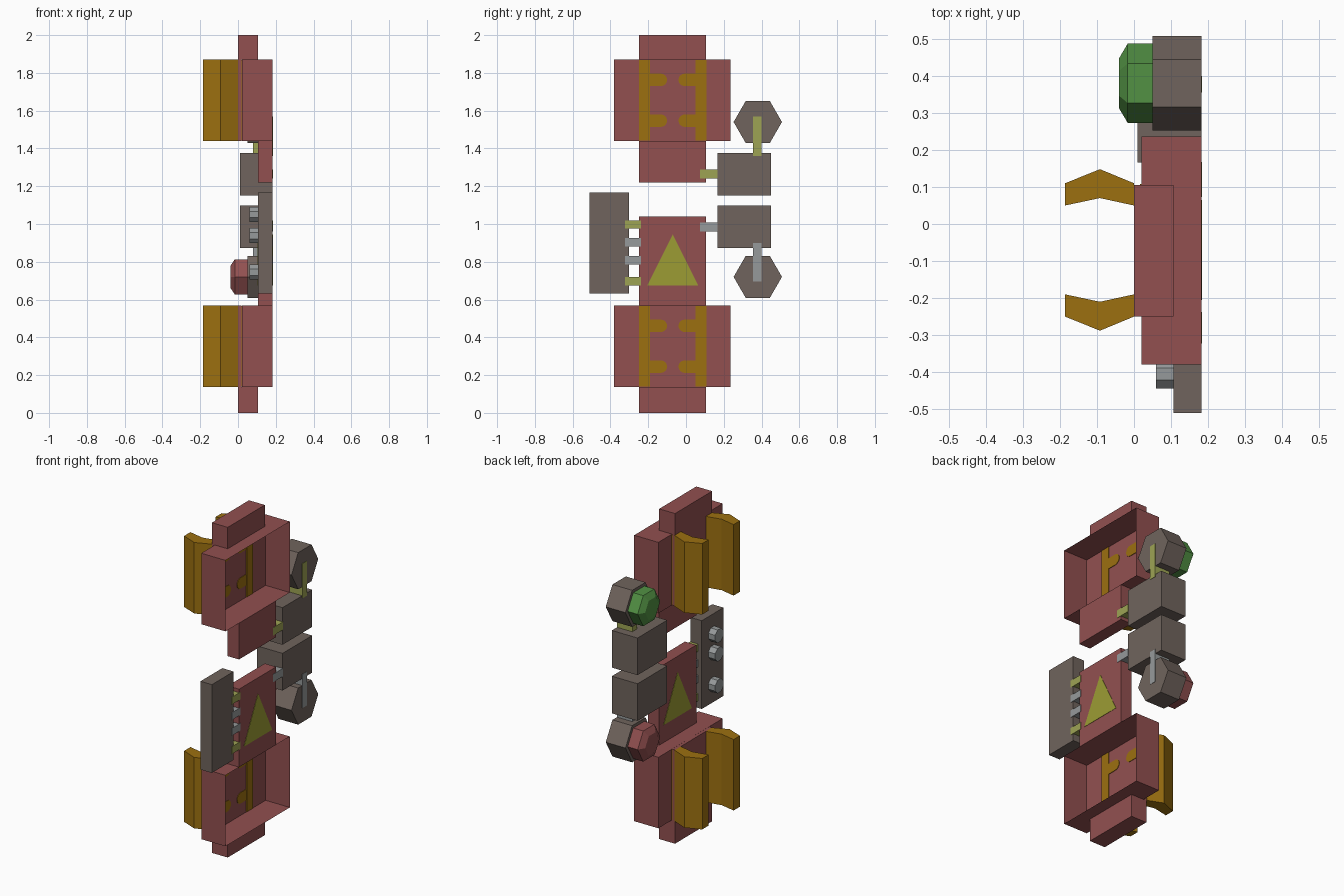
import bpy, bmesh, math
from mathutils import Vector

if "Cube" in bpy.data.objects:
    bpy.data.objects.remove(bpy.data.objects["Cube"])


def mat(name, rgb):
    m = bpy.data.materials.new(name)
    lin = [(c / 255 / 12.92) if c < 11 else ((c / 255 + 0.055) / 1.055) ** 2.4 for c in rgb]
    m.diffuse_color = (*lin, 1)
    m.use_nodes = True
    m.node_tree.nodes["Principled BSDF"].inputs["Base Color"].default_value = m.diffuse_color
    return m


RED = mat("dull_red", (146, 80, 80))
BROWN = mat("grey_brown", (112, 100, 93))
ORANGE = mat("amber", (156, 112, 16))
YELLOW = mat("wire_yellow", (158, 164, 84))
SIGN = mat("sign_yellow", (156, 156, 52))
STEEL = mat("light_grey", (150, 154, 155))
GREEN = mat("lamp_green", (82, 145, 68))


def finish(bm, name, m):
    bmesh.ops.recalc_face_normals(bm, faces=bm.faces)
    me = bpy.data.meshes.new(name)
    bm.to_mesh(me)
    bm.free()
    me.materials.append(m)
    ob = bpy.data.objects.new(name, me)
    bpy.context.collection.objects.link(ob)
    return ob


def box(name, m, x, y, z, open_right=False):
    bm = bmesh.new()
    bmesh.ops.create_cube(bm, size=1)
    for v in bm.verts:
        v.co = [(r[0] + r[1]) / 2 + c * (r[1] - r[0]) for r, c in zip((x, y, z), v.co)]
    if open_right:
        bm.normal_update()
        bmesh.ops.delete(bm, geom=[f for f in bm.faces if f.normal.x > 0.9], context='FACES')
    ob = finish(bm, name, m)
    return ob


def extrude(name, m, pts, direction):
    """Extrude a flat outline of 3D points along a vector."""
    bm = bmesh.new()
    f = bm.faces.new([bm.verts.new(p) for p in pts])
    r = bmesh.ops.extrude_face_region(bm, geom=[f], use_keep_orig=True)
    for v in r["geom"]:
        if isinstance(v, bmesh.types.BMVert):
            v.co += Vector(direction)
    return finish(bm, name, m)


def lathe_x(name, m, yz, n, rings, start=0.0):
    """Stack of n-sided rings (x, radius) along the x axis, capped."""
    bm = bmesh.new()
    loops = []
    for x, r in rings:
        loops.append([bm.verts.new((x, yz[0] + r * math.cos(start + math.tau * i / n),
                                    yz[1] + r * math.sin(start + math.tau * i / n)))
                      for i in range(n)])
    for a, b in zip(loops, loops[1:]):
        for i in range(n):
            j = (i + 1) % n
            bm.faces.new((a[i], a[j], b[j], b[i]))
    bm.faces.new(loops[0])
    bm.faces.new(loops[-1])
    return finish(bm, name, m)


MID = -0.07           # centre line of the red body in y
BODY = (-0.25, 0.105)

# Two open trays with clips, upper and lower
for tag, z0 in (("upper", 1.44), ("lower", 0.138)):
    z1 = z0 + 0.43
    box(tag + "_tray", RED, (0.02, 0.182), (-0.38, 0.236), (z0, z1), open_right=True)
    box(tag + "_tray_backing", RED, (0, 0.0195), BODY, (z0, z1))
    for side, s in (("left", -1), ("right", 1)):
        # bent clip arm
        prof = [(0, 0.12), (0, 0.18), (-0.092, 0.218), (-0.186, 0.18), (-0.186, 0.12), (-0.092, 0.14)]
        extrude(f"{tag}_{side}_clip", ORANGE, [(x, MID + s * y, z0) for x, y in prof], (0, 0, z1 - z0))
        # clip root strip and rounded tabs inside the tray
        ys = sorted((MID + s * 0.12, MID + s * 0.178))
        box(f"{tag}_{side}_clip_root", ORANGE, (0.016, 0.025), ys, (z0 + 0.002, z1 - 0.002))
        for k, dz in enumerate((0.107, 0.323)):
            pts = [(0.018, MID + s * 0.125, z0 + dz - 0.033)]
            for i in range(9):
                a = -math.pi / 2 + math.pi * i / 8
                pts.append((0.018, MID + s * (0.063 - 0.033 * math.cos(a)), z0 + dz + 0.033 * math.sin(a)))
            pts.append((0.018, MID + s * 0.125, z0 + dz + 0.033))
            extrude(f"{tag}_{side}_tab_{k}", ORANGE, pts, (0.005, 0, 0))

# End blocks, bracket and sign plate
box("top_block", RED, (0, 0.106), BODY, (1.87, 2.0))
box("bottom_block", RED, (0, 0.106), BODY, (0, 0.138))
box("upper_bracket", RED, (0.106, 0.182), BODY, (1.22, 1.44))
box("sign_plate", RED, (0.106, 0.182), BODY, (0.568, 1.04))

# Warning triangles on both sides of the plate
for tag, x in (("outer", 0.180), ("inner", 0.104)):
    extrude(tag + "_warning_triangle", SIGN,
            [(x, MID - 0.135, 0.675), (x, MID + 0.135, 0.675), (x, MID, 0.945)], (0.004, 0, 0))

# Terminal panel with screws and pins
box("terminal_panel", BROWN, (0.106, 0.182), (-0.51, -0.302), (0.632, 1.167))
for k, z in enumerate((1.05, 0.938, 0.745)):
    lathe_x(f"terminal_screw_{k}", STEEL, (-0.405, z), 8, [(0.06, 0.043), (0.15, 0.043)], math.pi / 8)
for k, (z, m) in enumerate(((0.997, YELLOW), (0.903, STEEL), (0.808, STEEL), (0.697, YELLOW))):
    box(f"terminal_pin_{k}", m, (0.13, 0.184), (-0.322, -0.237), (z - 0.022, z + 0.022))

# Relay boxes with their conductors and hexagonal lamps
for tag, zb, zl, zs, zv, wire, lamp in (
        ("upper", (1.15, 1.375), 1.54, 1.265, (1.36, 1.57), YELLOW, GREEN),
        ("lower", (0.873, 1.098), 0.72, 0.983, (0.695, 0.90), STEEL, RED)):
    box(tag + "_relay_box", BROWN, (0.01, 0.182), (0.166, 0.45), zb)
    box(tag + "_short_conductor", wire, (0.13, 0.184), (0.073, 0.168), (zs - 0.024, zs + 0.024))
    box(tag + "_long_conductor", wire, (0.08, 0.184), (0.355, 0.4), zv)
    lathe_x(tag + "_lamp_base", BROWN, (0.38, zl), 6, [(0.05, 0.128), (0.182, 0.128)])
    lathe_x(tag + "_lamp_cap", lamp, (0.38, zl), 6, [(-0.04, 0.068), (-0.017, 0.107), (0.052, 0.107)])
